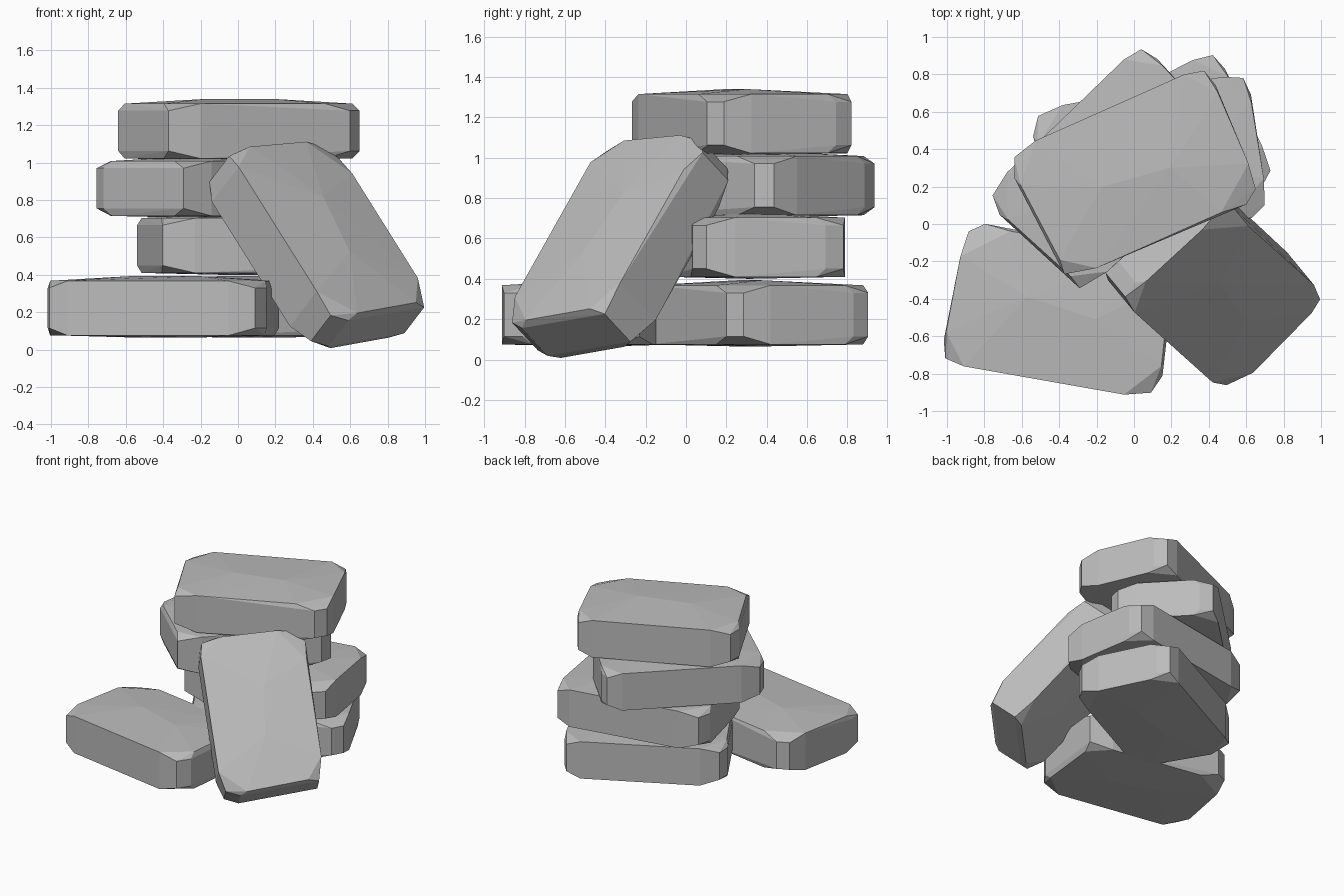
import bpy, bmesh, math
from mathutils import Matrix, Vector

if "Cube" in bpy.data.objects:
    bpy.data.objects.remove(bpy.data.objects["Cube"], do_unlink=True)

# Stone colour
grey = bpy.data.materials.new("stone grey")
grey.use_nodes = True
grey.diffuse_color = (0.5, 0.5, 0.5, 1)
grey.node_tree.nodes["Principled BSDF"].inputs["Base Color"].default_value = (0.5, 0.5, 0.5, 1)

# Outline of the slab's sides, and the smaller rim around its two broad faces
SIDE = [(-.605, .25), (-.56, .35), (.555, .36), (.58, .265),
        (.55, -.33), (.47, -.385), (-.57, -.33)]
RIM = [(-.59, .2), (-.42, .385), (.45, .385), (.575, .22),
       (.57, -.19), (.33, -.37), (-.4, -.37), (-.56, -.25)]
RIDGE = [(-.2, .015), (.18, -.04)]


def stone_mesh():
    """Chipped slab: hull of the sides, both rims and shallow hipped faces."""
    bm = bmesh.new()
    for outline, top, bottom in ((SIDE, .105, -.11), (RIM, .143, -.15), (RIDGE, .168, -.16)):
        for x, y in outline:
            bm.verts.new((x, y, top))
            bm.verts.new((x, y, bottom))
    hull = bmesh.ops.convex_hull(bm, input=bm.verts)
    loose = {v for v in hull["geom_interior"] if isinstance(v, bmesh.types.BMVert)}
    bmesh.ops.delete(bm, geom=list(loose), context="VERTS")
    bmesh.ops.dissolve_limit(bm, angle_limit=math.radians(1), verts=bm.verts, edges=bm.edges)
    bmesh.ops.recalc_face_normals(bm, faces=bm.faces)
    mesh = bpy.data.meshes.new("stone")
    bm.to_mesh(mesh)
    bm.free()
    mesh.materials.append(grey)
    return mesh


mesh = stone_mesh()


def add_stone(name, centre, rotation):
    ob = bpy.data.objects.new(name, mesh)
    bpy.context.collection.objects.link(ob)
    ob.matrix_world = Matrix.Translation(centre) @ rotation.to_4x4()


# Four stacked stones and one lying in front
FLAT = {
    "stack_bottom_stone": ((.09, .33, .225), 27),
    "stack_lower_stone": ((.1, .33, .56), 10),
    "stack_upper_stone": ((-.11, .29, .865), 44),
    "stack_top_stone": ((.014, .265, 1.172), 24),
    "front_lying_stone": ((-.4, -.46, .225), 170),
}
for name, (centre, angle) in FLAT.items():
    add_stone(name, centre, Matrix.Rotation(math.radians(angle), 3, "Z"))

# Stone leaning against the stack, built from its long axis and face normal
along = Vector((-.48, .43, .765)).normalized()
normal = Vector((.49, -.594, .641))
across = normal.cross(along).normalized()
normal = along.cross(across)
add_stone("leaning_stone", (.43, -.32, .57), Matrix((along, across, normal)).transposed())
